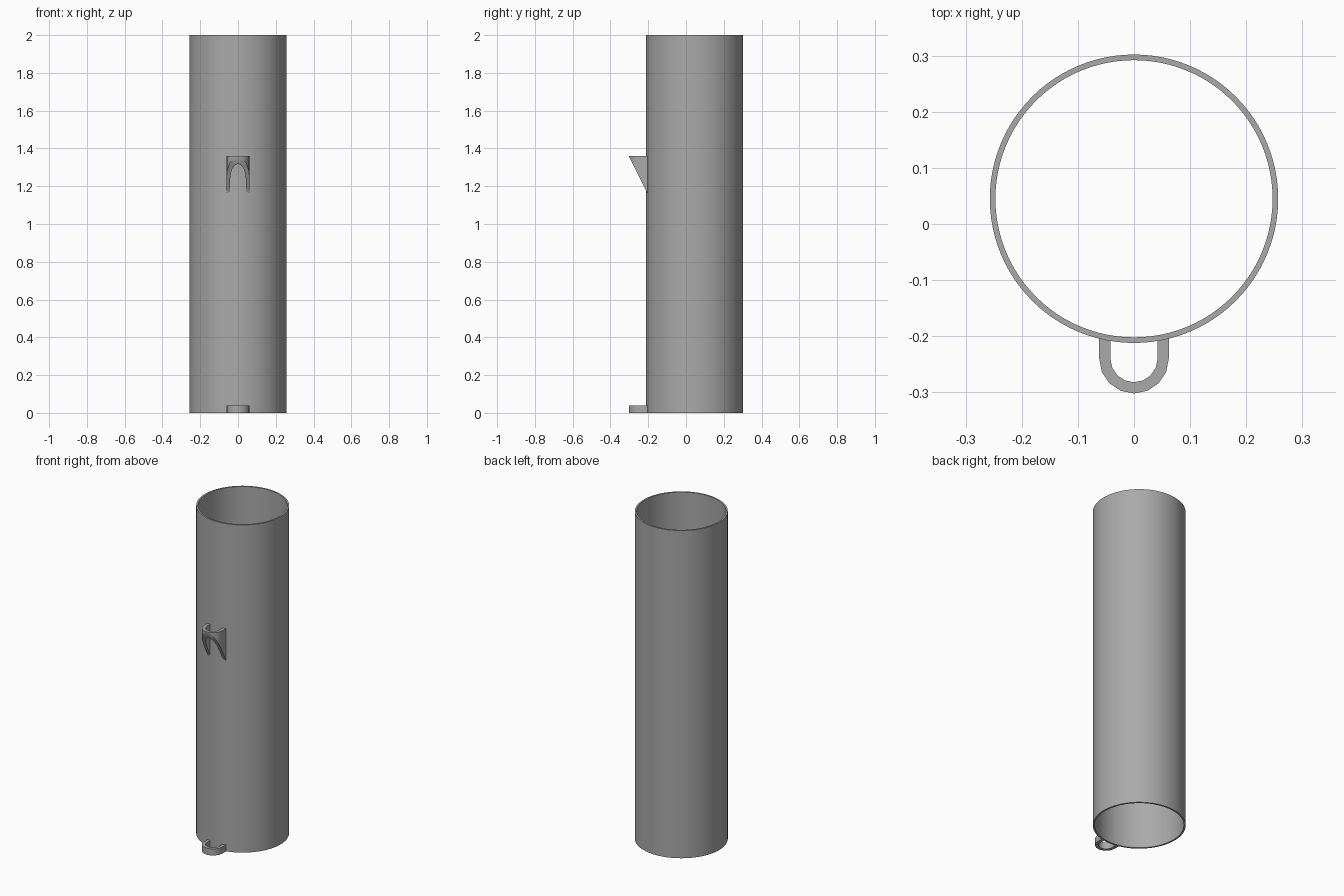
import bpy, bmesh, math

cube = bpy.data.objects.get("Cube")
if cube:
    bpy.data.objects.remove(cube, do_unlink=True)

grey = bpy.data.materials.new("plain grey")
grey.use_nodes = True
colour = (0.4, 0.4, 0.4, 1)
grey.diffuse_color = colour
grey.node_tree.nodes["Principled BSDF"].inputs["Base Color"].default_value = colour

TUBE_Y = 0.045


def wall_part(name, inner, outer, bottom, top, closed):
    """Thin wall between two matching plan outlines; bottom(y) gives the lower edge."""
    bm = bmesh.new()
    rings = []
    for a, b in zip(inner, outer):
        rings.append([bm.verts.new((*a, top)), bm.verts.new((*b, top)),
                      bm.verts.new((*b, bottom(b[1]))), bm.verts.new((*a, bottom(a[1])))])
    pairs = list(zip(rings, rings[1:]))
    if closed:
        pairs.append((rings[-1], rings[0]))
    else:
        bm.faces.new(rings[0])
        bm.faces.new(rings[-1])
    for r, s in pairs:
        for i in range(4):
            j = (i + 1) % 4
            bm.faces.new((r[i], r[j], s[j], s[i]))
    bmesh.ops.recalc_face_normals(bm, faces=bm.faces)
    mesh = bpy.data.meshes.new(name)
    bm.to_mesh(mesh)
    bm.free()
    mesh.materials.append(grey)
    ob = bpy.data.objects.new(name, mesh)
    bpy.context.collection.objects.link(ob)
    bpy.ops.object.select_all(action='DESELECT')
    ob.select_set(True)
    bpy.context.view_layer.objects.active = ob
    bpy.ops.object.shade_smooth_by_angle(angle=math.radians(30))
    return ob


def circle(radius, sides=96):
    angles = [2 * math.pi * i / sides for i in range(sides)]
    return [(radius * math.cos(a), TUBE_Y + radius * math.sin(a)) for a in angles]


def u_outline(radius, sides=8, centre_y=-0.24, wall_y=-0.204):
    angles = [math.pi * (1 + i / sides) for i in range(sides + 1)]
    arc = [(radius * math.cos(a), centre_y + radius * math.sin(a)) for a in angles]
    return [(-radius, wall_y)] + arc + [(radius, wall_y)]


# Open tube
wall_part("tube", circle(0.247), circle(0.257), lambda y: 0, 2, True)

# Upper loop, cut away on a slope underneath
inner, outer = u_outline(0.042), u_outline(0.062)
wall_part("upper_loop", inner, outer, lambda y: 1.358 - 2 * (y + 0.302), 1.36, False)

# Lower loop, flat band at the foot
wall_part("lower_loop", inner, outer, lambda y: 0, 0.04, False)
